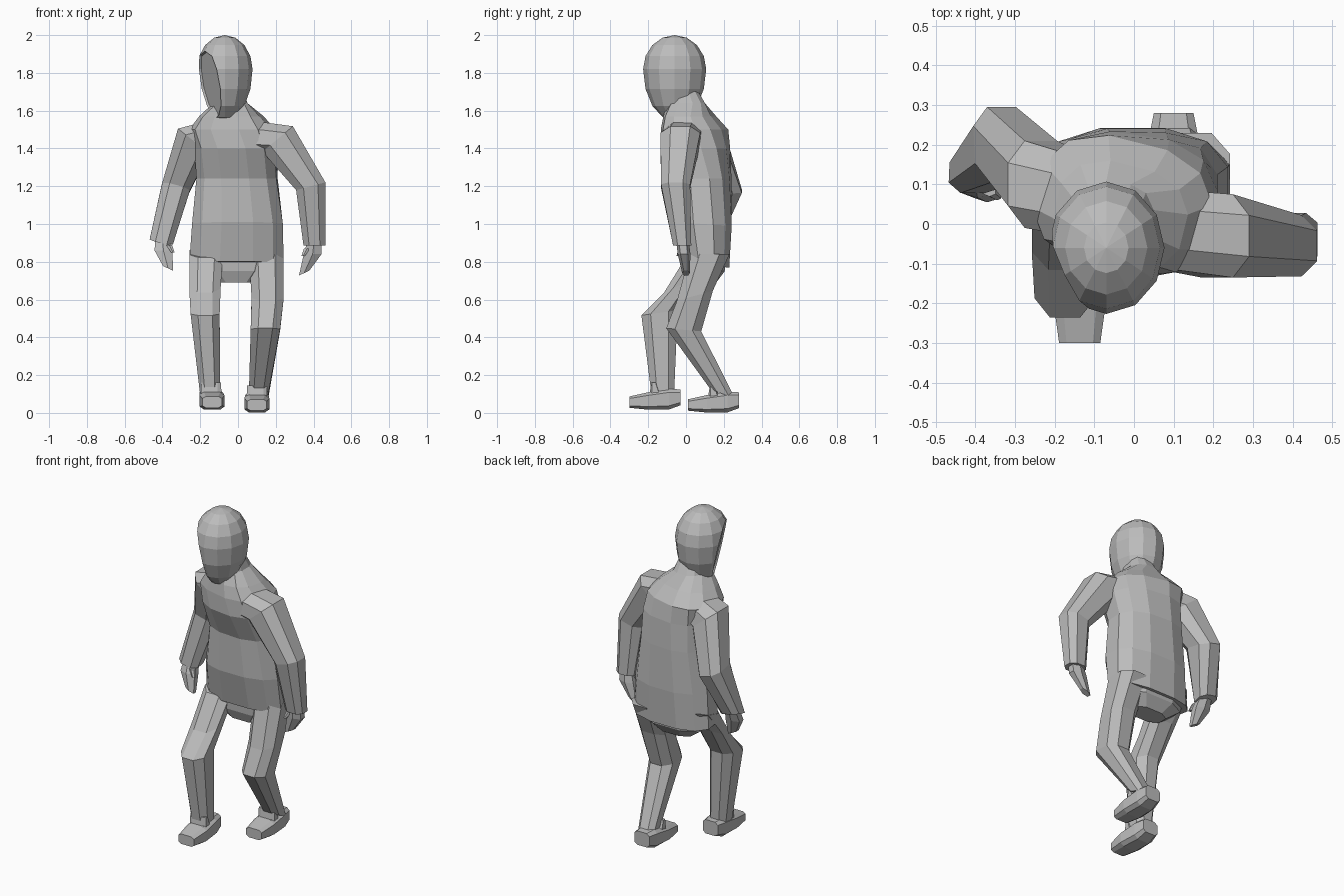
import bpy
import bmesh
from math import sin, cos, pi, radians
from mathutils import Vector, Euler

cube = bpy.data.objects.get("Cube")
if cube:
    bpy.data.objects.remove(cube, do_unlink=True)

# One plain grey for the whole figure
grey = bpy.data.materials.new("plain_grey")
grey.use_nodes = True
COLOUR = (0.5, 0.5, 0.5, 1)
grey.diffuse_color = COLOUR
grey.node_tree.nodes["Principled BSDF"].inputs["Base Color"].default_value = COLOUR


def finish(name, bm):
    """Turn a bmesh into a flat-shaded grey object."""
    bmesh.ops.recalc_face_normals(bm, faces=bm.faces)
    mesh = bpy.data.meshes.new(name)
    bm.to_mesh(mesh)
    bm.free()
    mesh.materials.append(grey)
    obj = bpy.data.objects.new(name, mesh)
    bpy.context.collection.objects.link(obj)
    return obj


def tube(name, rings, sides=8, power=0.8):
    """Skin rings of (centre, half width, half depth, tilt in degrees), capped."""
    bm = bmesh.new()
    loops = []
    for centre, rx, ry, tilt in rings:
        turn = Euler([radians(a) for a in tilt]).to_matrix()
        loop = []
        for i in range(sides):
            a = 2 * pi * (i + 0.5) / sides
            c, s = cos(a), sin(a)
            k = cos(pi / sides) ** power
            x = rx * abs(c) ** power / k * (1 if c > 0 else -1)
            y = ry * abs(s) ** power / k * (1 if s > 0 else -1)
            loop.append(bm.verts.new(Vector(centre) + turn @ Vector((x, y, 0))))
        loops.append(loop)
    for low, high in zip(loops, loops[1:]):
        for i in range(sides):
            j = (i + 1) % sides
            bm.faces.new((low[i], low[j], high[j], high[i]))
    bm.faces.new(loops[0])
    bm.faces.new(loops[-1])
    return finish(name, bm)


FLAT = (0, 0, 0)

# Jacket body, twisting so the left shoulder leads, ending in the neck
tube("jacket_body", [
    ((-0.008, 0.11, 0.785), 0.25, 0.12, (-8, 0, 0)),
    ((-0.003, 0.092, 1.0), 0.24, 0.15, (-4, 0, 0)),
    ((-0.005, 0.088, 1.24), 0.212, 0.148, (0, 0, -4)),
    ((-0.01, 0.05, 1.4), 0.215, 0.175, (0, 0, -8)),
    ((-0.03, 0.045, 1.5), 0.22, 0.165, (0, 0, -14)),
    ((-0.035, 0.02, 1.57), 0.165, 0.13, (0, 0, -14)),
    ((-0.04, 0.0, 1.64), 0.09, 0.1, FLAT),
    ((-0.035, -0.02, 1.72), 0.06, 0.075, FLAT),
], sides=12)

# Hood: round crown over a longer jaw, sliced across the face, shallow opening
bm = bmesh.new()
bmesh.ops.create_uvsphere(bm, u_segments=12, v_segments=8, radius=1)
for v in bm.verts:
    height = 0.18 if v.co.z > 0 else 0.275
    v.co = Vector((-0.07 + 0.147 * v.co.x, -0.06 + 0.167 * v.co.y, 1.82 + height * v.co.z))
bmesh.ops.bisect_plane(
    bm, geom=bm.verts[:] + bm.edges[:] + bm.faces[:], clear_outer=True,
    plane_co=(-0.2, 0, 1.75), plane_no=(-0.9, -0.43, -0.2))
rim = [e for e in bm.edges if e.is_boundary]
opening = bmesh.ops.holes_fill(bm, edges=rim, sides=0)["faces"]
bmesh.ops.recalc_face_normals(bm, faces=bm.faces)
bmesh.ops.inset_region(bm, faces=opening, thickness=0.008, depth=-0.01)
finish("hood", bm)

# Sleeves and hands
tube("left_sleeve", [
    ((0.05, -0.01, 1.465), 0.085, 0.1, (0, -75, 0)),
    ((0.21, -0.03, 1.45), 0.105, 0.105, (0, -40, 0)),
    ((0.385, -0.055, 1.2), 0.08, 0.077, (0, -15, 0)),
    ((0.405, -0.02, 0.885), 0.058, 0.048, FLAT),
])
tube("right_sleeve", [
    ((-0.1, 0.06, 1.475), 0.085, 0.1, (0, 75, 0)),
    ((-0.235, 0.1, 1.44), 0.105, 0.11, (0, 38, 0)),
    ((-0.33, 0.2, 1.19), 0.076, 0.097, (-10, 15, 0)),
    ((-0.405, 0.13, 0.91), 0.063, 0.053, (12, 12, 0)),
])


def hand(name, wrist, palm, tips, inward):
    """Curled mitten hand with a small thumb pointing inward."""
    tube(name, [(wrist, 0.035, 0.03, FLAT), (palm, 0.047, 0.03, FLAT),
                (tips, 0.03, 0.018, (0, inward * 25, 0))], sides=6)
    root = Vector(palm) + Vector((inward * 0.03, -0.015, 0.03))
    end = root + Vector((inward * 0.02, -0.015, -0.04))
    tube(name + "_thumb", [(root, 0.016, 0.014, FLAT), (end, 0.009, 0.009, FLAT)], sides=6)


hand("left_hand", (0.405, -0.02, 0.92), (0.395, -0.01, 0.84), (0.35, 0, 0.74), -1)
hand("right_hand", (-0.4, 0.13, 0.94), (-0.395, 0.1, 0.86), (-0.37, 0.075, 0.765), 1)

# Hips and trouser legs, striding with the right leg forward
tube("hips", [
    ((-0.005, 0.11, 0.84), 0.22, 0.1, FLAT),
    ((-0.01, 0.11, 0.75), 0.19, 0.095, FLAT),
    ((-0.01, 0.1, 0.69), 0.11, 0.06, FLAT),
])
tube("left_trouser", [
    ((0.15, 0.125, 0.84), 0.092, 0.105, FLAT),
    ((0.157, 0.047, 0.62), 0.085, 0.098, (15, 0, 0)),
    ((0.145, -0.012, 0.44), 0.078, 0.093, (-5, 0, 0)),
    ((0.11, 0.195, 0.1), 0.052, 0.068, (-20, 0, 0)),
])
tube("right_trouser", [
    ((-0.168, 0.1, 0.85), 0.088, 0.105, (15, 0, 0)),
    ((-0.175, -0.025, 0.68), 0.083, 0.1, (25, 0, 0)),
    ((-0.174, -0.14, 0.53), 0.077, 0.097, (8, 0, 0)),
    ((-0.148, -0.123, 0.1), 0.053, 0.06, FLAT),
])


def shoe(name, x, heel, lift, drift):
    """Blunt shoe skinned from heel to toe, with a raised tongue at the ankle."""
    side = (90, 0, 0)
    tube(name, [
        ((x, heel, lift + 0.067), 0.05, 0.042, side),
        ((x, heel - 0.06, lift + 0.058), 0.062, 0.055, side),
        ((x + drift, heel - 0.17, lift + 0.048), 0.066, 0.046, side),
        ((x + drift, heel - 0.27, lift + 0.042), 0.052, 0.03, side),
    ], power=0.5)
    tube(name + "_tongue", [
        ((x, heel - 0.13, lift + 0.07), 0.055, 0.035, FLAT),
        ((x, heel - 0.14, lift + 0.145), 0.052, 0.014, FLAT),
    ], power=0.5)


shoe("left_shoe", 0.1, 0.28, 0.0, 0)
shoe("right_shoe", -0.142, -0.03, 0.015, 0.005)
